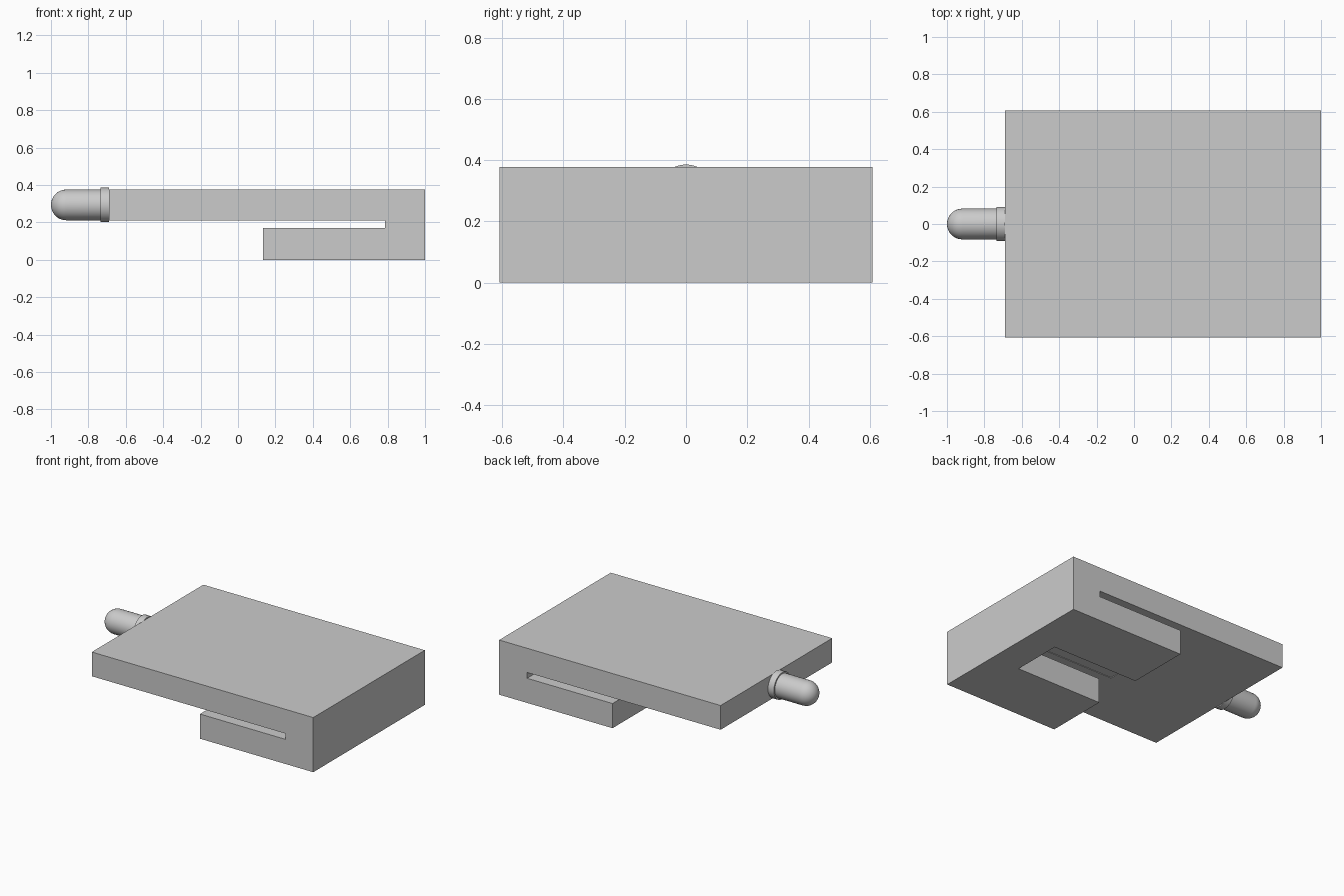
import bpy
import bmesh
import math
from mathutils import Matrix, Vector

old = bpy.data.objects.get("Cube")
if old:
    bpy.data.objects.remove(old, do_unlink=True)

grey = bpy.data.materials.new("plain grey")
grey.use_nodes = True
colour = (0.6, 0.6, 0.6, 1.0)
grey.diffuse_color = colour
grey.node_tree.nodes["Principled BSDF"].inputs["Base Color"].default_value = colour


def add_object(name, bm):
    bmesh.ops.recalc_face_normals(bm, faces=bm.faces)
    mesh = bpy.data.meshes.new(name)
    bm.to_mesh(mesh)
    bm.free()
    mesh.materials.append(grey)
    obj = bpy.data.objects.new(name, mesh)
    bpy.context.collection.objects.link(obj)
    return obj


def extrude_profile(name, points, half_width):
    """Sweep a side profile (x, z) across the width."""
    bm = bmesh.new()
    face = bm.faces.new([bm.verts.new((x, -half_width, z)) for x, z in points])
    swept = bmesh.ops.extrude_face_region(bm, geom=[face])["geom"]
    verts = [v for v in swept if isinstance(v, bmesh.types.BMVert)]
    bmesh.ops.translate(bm, verts=verts, vec=(0, 2 * half_width, 0))
    return add_object(name, bm)


# Clip body: a wide slab folded back under itself, with a narrow slot between
slab_end, right_end, lip_end, slot_end = -0.69, 1.0, 0.135, 0.787
slab_low, slab_top, lip_top = 0.21, 0.377, 0.17
body = extrude_profile("clip_body", [
    (slab_end, slab_low), (slab_end, slab_top), (right_end, slab_top),
    (right_end, 0), (lip_end, 0), (lip_end, lip_top),
    (slot_end, lip_top), (slot_end, slab_low)], 0.608)

# Central notch through the lower lip, just grazing the slab
cutter = extrude_profile("notch_cutter", [
    (0.04, -0.1), (slot_end, -0.1),
    (slot_end, slab_low + 0.004), (0.04, slab_low + 0.004)], 0.174)
cutter.hide_render = True
cutter.hide_set(True)
notch = body.modifiers.new("notch", 'BOOLEAN')
notch.object = cutter
notch.operation = 'DIFFERENCE'
notch.solver = 'EXACT'
bpy.context.view_layer.objects.active = body
body.select_set(True)
bpy.ops.object.modifier_apply(modifier=notch.name)
bpy.data.objects.remove(cutter, do_unlink=True)
body.select_set(False)

# Bulb: flange, straight barrel and domed tip, turned about the x axis
radius, flange_radius = 0.082, 0.092
dome_start = -1 + radius
profile = [(slab_end, 0), (slab_end, flange_radius),
           (-0.735, flange_radius), (-0.735, radius)]
steps = 12
for i in range(steps + 1):
    a = math.pi / 2 * i / steps
    profile.append((dome_start - radius * math.sin(a), radius * math.cos(a)))

bm = bmesh.new()
verts = [bm.verts.new((x, 0, r)) for x, r in profile]
edges = [bm.edges.new(pair) for pair in zip(verts, verts[1:])]
bmesh.ops.spin(bm, geom=verts + edges, cent=(0, 0, 0), axis=(1, 0, 0),
               angle=math.tau, steps=48, use_merge=True)
bmesh.ops.remove_doubles(bm, verts=bm.verts, dist=0.0005)
bmesh.ops.transform(bm, verts=bm.verts,
                    matrix=Matrix.Translation(Vector((0, 0, (slab_low + slab_top) / 2))))
bulb = add_object("bulb", bm)
bpy.context.view_layer.objects.active = bulb
bulb.select_set(True)
bpy.ops.object.shade_smooth_by_angle(angle=math.radians(30))
